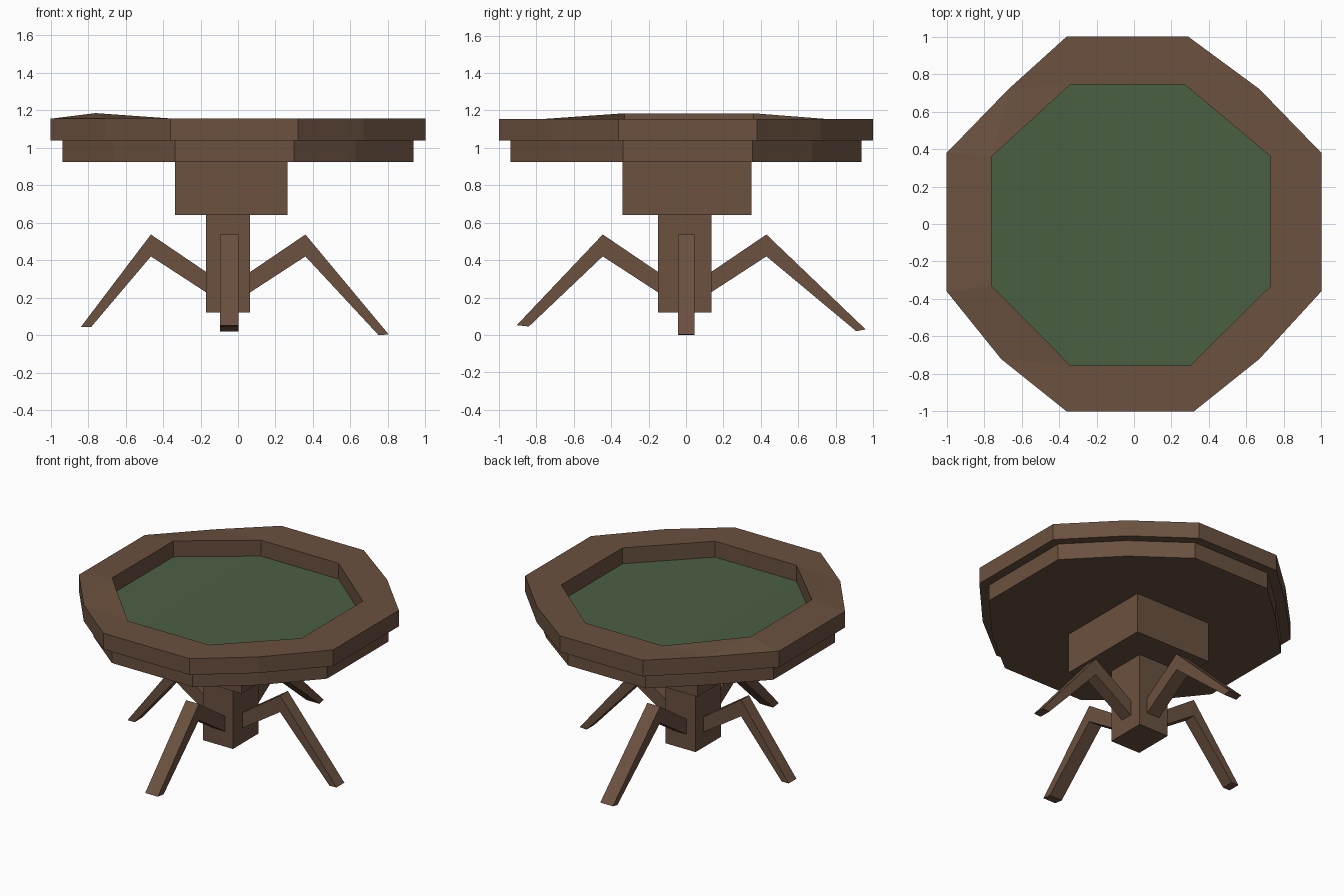
import bpy, bmesh

if "Cube" in bpy.data.objects:
    bpy.data.objects.remove(bpy.data.objects["Cube"])


def material(name, rgb):
    m = bpy.data.materials.new(name)
    m.diffuse_color = (*rgb, 1)
    m.use_nodes = True
    m.node_tree.nodes["Principled BSDF"].inputs["Base Color"].default_value = m.diffuse_color
    return m


WOOD = material("brown wood", (0.145, 0.082, 0.050))
FELT = material("green felt", (0.070, 0.115, 0.056))


def finish(name, bm, mats):
    bmesh.ops.recalc_face_normals(bm, faces=bm.faces)
    me = bpy.data.meshes.new(name)
    bm.to_mesh(me)
    bm.free()
    for m in mats:
        me.materials.append(m)
    ob = bpy.data.objects.new(name, me)
    bpy.context.collection.objects.link(ob)
    return ob


def prism(name, lower, upper):
    """Closed solid between two matching loops of points."""
    bm = bmesh.new()
    a = [bm.verts.new(p) for p in lower]
    b = [bm.verts.new(p) for p in upper]
    n = len(a)
    bm.faces.new(a)
    bm.faces.new(b)
    for i in range(n):
        j = (i + 1) % n
        bm.faces.new((a[i], a[j], b[j], b[i]))
    return finish(name, bm, [WOOD])


def box(name, x0, x1, y0, y1, z0, z1):
    c = [(x0, y0), (x1, y0), (x1, y1), (x0, y1)]
    return prism(name, [(x, y, z0) for x, y in c], [(x, y, z1) for x, y in c])


# Table outline (12 sides) and recess outline (8 sides), same winding
outer = [(-.36, 1), (.29, 1), (.67, .72), (1, .38), (1, -.36), (.67, -.72),
         (.32, -1), (-.36, -1), (-.71, -.72), (-1, -.36), (-1, .38), (-.67, .72)]
inner = [(-.34, .745), (.27, .745), (.73, .36), (.73, -.33),
         (.30, -.755), (-.34, -.755), (-.76, -.33), (-.76, .36)]

# Table top: rim with sunken felt; the left inner edge is slightly raised
bm = bmesh.new()
bot = [bm.verts.new((x, y, 1.04)) for x, y in outer]
top = [bm.verts.new((x, y, 1.155)) for x, y in outer]
lift = [1.185 if x < -.5 else 1.155 for x, y in inner]
rim = [bm.verts.new((x, y, z)) for (x, y), z in zip(inner, lift)]
floor = [bm.verts.new((x, y, z - .113)) for (x, y), z in zip(inner, lift)]
bm.faces.new(bot)
for i in range(12):
    j = (i + 1) % 12
    bm.faces.new((bot[i], bot[j], top[j], top[i]))
# rim: each group of three outer points faces two inner points
for k in range(4):
    o = [top[(3 * k + d) % 12] for d in range(4)]
    r = [rim[(2 * k + d) % 8] for d in range(3)]
    for f in ((o[0], o[1], r[1], r[0]), (o[1], o[2], r[1]),
              (o[2], r[2], r[1]), (o[2], o[3], r[2])):
        bm.faces.new(f)
for i in range(8):
    j = (i + 1) % 8
    bm.faces.new((rim[i], rim[j], floor[j], floor[i]))
# felt in strips that follow the gentle tilt
for a, b, c, d in ((0, 1, 4, 5), (1, 2, 3, 4), (0, 5, 6, 7)):
    bm.faces.new([floor[i] for i in (a, b, c, d)]).material_index = 1
finish("table_top", bm, [WOOD, FELT])

# Lower apron slab
apron = [(x * .937, y * .937) for x, y in outer]
prism("apron", [(x, y, .925) for x, y in apron], [(x, y, 1.04) for x, y in apron])

# Pedestal
box("pedestal_block", -.335, .265, -.34, .35, .64, .925)
box("pedestal_post", -.17, .065, -.15, .135, .12, .64)


# Bent legs: s = direction, base = post face, foot = outer and inner toe points
def leg(name, axis, s, base, toe, heel):
    k = base + .295
    prof = [(base - .03, .36 - .04), (base, .337), (k, .537), toe, heel, (k, .42),
            (base, .228), (base - .03, .21)]
    if axis == 'x':
        lo, hi = [[(s * u, w, z) for u, z in prof] for w in (-.042, .046)]
    else:
        lo, hi = [[(w, s * u, z) for u, z in prof] for w in (-.097, .003)]
    prism(name, lo, hi)


leg("left_leg", 'x', -1, .17, (.84, .042), (.785, .042))
leg("right_leg", 'x', 1, .065, (.805, .003), (.75, .0))
leg("front_leg", 'y', -1, .15, (.905, .052), (.84, .045))
leg("back_leg", 'y', 1, .135, (.96, .03), (.91, .02))
